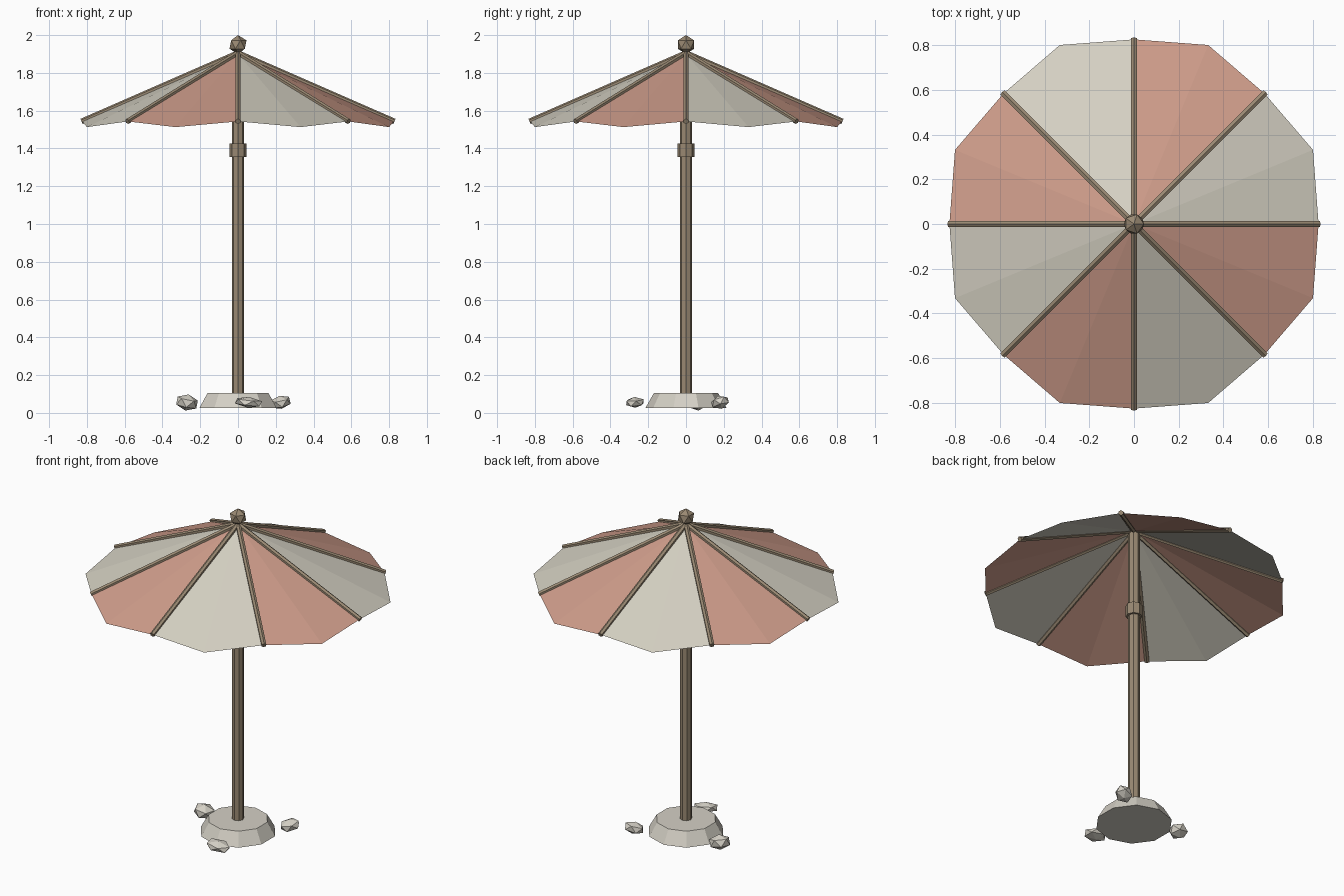
import bpy, bmesh, math
from mathutils import Vector

cube = bpy.data.objects.get("Cube")
if cube:
    bpy.data.objects.remove(cube, do_unlink=True)


def material(name, rgb):
    m = bpy.data.materials.new(name)
    m.use_nodes = True
    m.diffuse_color = (*rgb, 1)
    m.node_tree.nodes["Principled BSDF"].inputs["Base Color"].default_value = (*rgb, 1)
    return m


CREAM = material("cream cloth", (0.66, 0.63, 0.54))
CORAL = material("coral cloth", (0.63, 0.34, 0.26))
WOOD = material("brown wood", (0.32, 0.25, 0.17))
STONE = material("pale stone", (0.66, 0.63, 0.56))


def finish(name, bm, *mats):
    mesh = bpy.data.meshes.new(name)
    bm.to_mesh(mesh)
    bm.free()
    for m in mats:
        mesh.materials.append(m)
    obj = bpy.data.objects.new(name, mesh)
    bpy.context.collection.objects.link(obj)
    return obj


def rod(name, start, end, r1, r2, sides, mat):
    """Straight or tapered prism between two points."""
    start, end = Vector(start), Vector(end)
    axis = end - start
    bm = bmesh.new()
    bmesh.ops.create_cone(bm, cap_ends=True, segments=sides,
                          radius1=r1, radius2=r2, depth=axis.length)
    obj = finish(name, bm, mat)
    obj.location = (start + end) / 2
    obj.rotation_euler = axis.to_track_quat('Z', 'Y').to_euler()
    return obj


def lump(name, loc, size, rot, mat):
    """Faceted icosahedron stretched to a size."""
    bm = bmesh.new()
    bmesh.ops.create_icosphere(bm, subdivisions=1, radius=1)
    obj = finish(name, bm, mat)
    obj.location, obj.scale, obj.rotation_euler = loc, size, rot
    return obj


def polar(r, degrees, z):
    a = math.radians(degrees)
    return (r * math.cos(a), r * math.sin(a), z)


# Base and pole
rod("base", (0, 0, 0.025), (0, 0, 0.105), 0.215, 0.17, 10, STONE)
rod("pole", (0, 0, 0.06), (0, 0, 1.90), 0.033, 0.033, 8, WOOD)
rod("collar", (0, 0, 1.355), (0, 0, 1.425), 0.046, 0.046, 8, WOOD)
lump("finial", (0, 0, 1.95), (0.05, 0.05, 0.05), (0, 0, 0), WOOD)

# Canopy: eight alternating panels, each with a point at mid hem
bm = bmesh.new()
apex = bm.verts.new((0, 0, 1.90))
hem = [bm.verts.new(polar(0.866, i * 22.5, 1.513) if i % 2 else polar(0.825, i * 22.5, 1.543))
       for i in range(16)]
for i in range(16):
    face = bm.faces.new((apex, hem[i], hem[(i + 1) % 16]))
    face.material_index = (i // 2) % 2
finish("canopy", bm, CREAM, CORAL)

# Ribs along the seams
for k in range(8):
    rod(f"rib_{k + 1}", (0, 0, 1.905), polar(0.828, k * 45, 1.543), 0.015, 0.015, 6, WOOD)

# Loose stones round the base
lump("stone_right", (-0.27, 0.06, 0.055), (0.065, 0.055, 0.044), (0.2, 0.15, 0.4), STONE)
lump("stone_front", (0.055, -0.27, 0.056), (0.08, 0.054, 0.029), (0.1, 0.1, 0.1), STONE)
lump("stone_left", (0.225, 0.18, 0.056), (0.062, 0.05, 0.036), (0.15, -0.25, 0.5), STONE)
